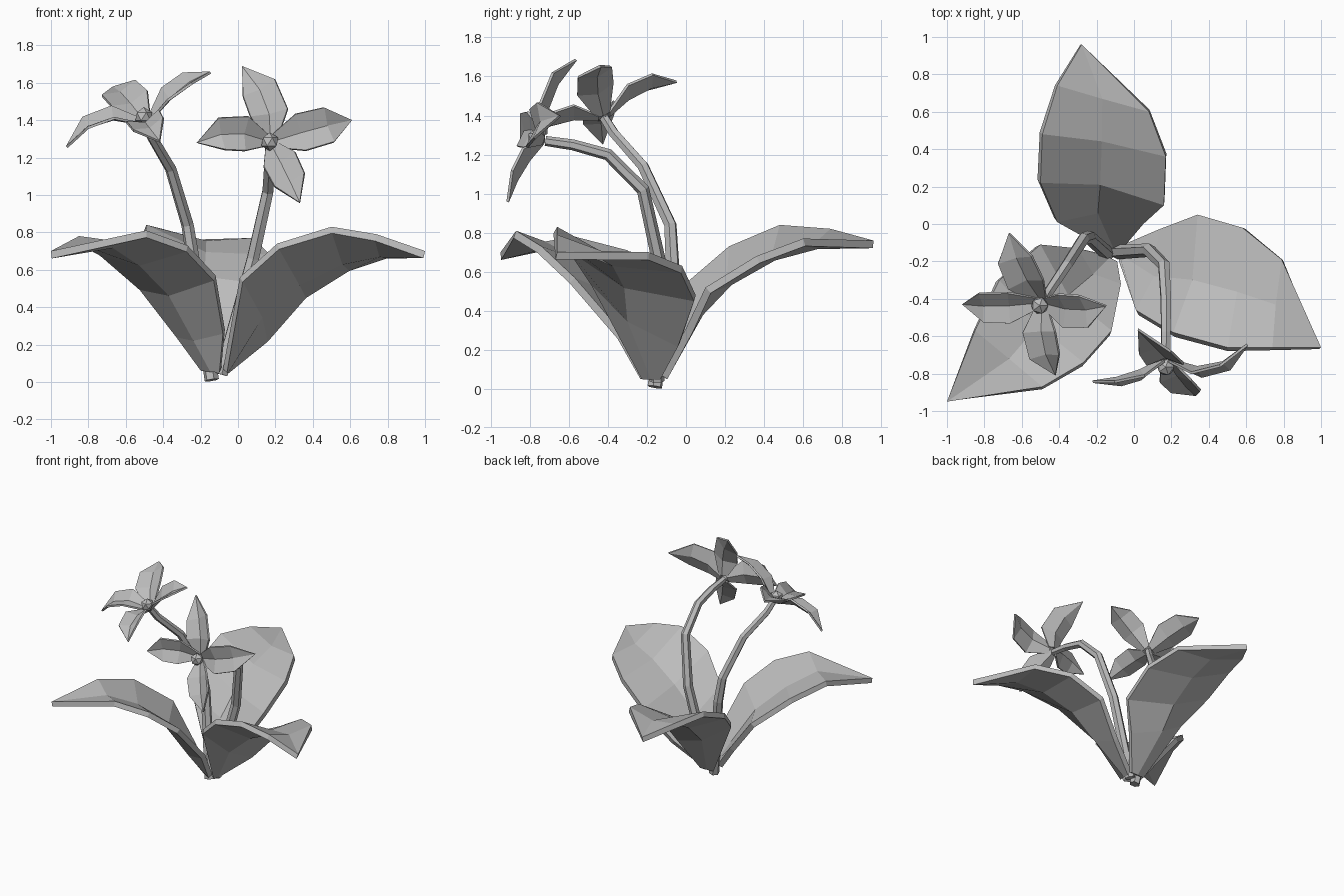
import bpy, bmesh
from mathutils import Vector as V

cube = bpy.data.objects.get("Cube")
if cube:
    bpy.data.objects.remove(cube, do_unlink=True)

grey = bpy.data.materials.new("plain grey")
grey.use_nodes = True
grey.diffuse_color = (0.5, 0.5, 0.5, 1)
grey.node_tree.nodes["Principled BSDF"].inputs["Base Color"].default_value = (0.5, 0.5, 0.5, 1)


def blade(name, rows, tip, thickness):
    """Folded sheet through rows of (left, middle, right) closing on a tip."""
    bm = bmesh.new()
    grid = [[bm.verts.new(p) for p in row] for row in rows]
    end = bm.verts.new(tip)
    for a, b in zip(grid, grid[1:]):
        for i in (0, 1):
            bm.faces.new((a[i], a[i + 1], b[i + 1], b[i]))
    for i in (0, 1):
        bm.faces.new((grid[-1][i], grid[-1][i + 1], end))
    mesh = bpy.data.meshes.new(name)
    bm.to_mesh(mesh)
    bm.free()
    mesh.materials.append(grey)
    obj = bpy.data.objects.new(name, mesh)
    bpy.context.collection.objects.link(obj)
    solid = obj.modifiers.new("thickness", 'SOLIDIFY')
    solid.thickness = thickness
    solid.offset = -1
    return obj


def leaf(name, left, right, tip):
    """Large cupped leaf from its two edges, with a sunken midrib."""
    left, right, tip = [V(p) for p in left], [V(p) for p in right], V(tip)
    mids = [(a + b) / 2 for a, b in zip(left, right)] + [tip]
    rows = []
    for i, (a, b) in enumerate(zip(left, right)):
        forward = mids[i + 1] - mids[max(i - 1, 0)]
        up = (b - a).cross(forward).normalized()
        sag = (0.0, 0.06, 0.08, 0.07, 0.04)[i]
        rows.append((a, mids[i] - up * sag, b))
    blade(name, rows, tip, 0.04)


def petal(name, base, mid, tip, facing, width):
    """Small petal bent through a middle point, edges lifted to the facing side."""
    base, mid, tip = V(base), V(mid), V(tip)
    ctrl = 2 * mid - (base + tip) / 2
    rows = []
    for t, w, lift in ((0.06, 0.35, 0.01), (0.36, 0.95, 0.04), (0.68, 0.9, 0.03)):
        p = base * (1 - t) ** 2 + ctrl * 2 * t * (1 - t) + tip * t * t
        axis = (ctrl - base) * (1 - t) + (tip - ctrl) * t
        side = axis.cross(facing).normalized()
        up = side.cross(axis).normalized()
        off = side * width * w / 2
        rows.append((p - off + up * lift, p, p + off + up * lift))
    blade(name, rows, tip, 0.014)


def stem(name, points):
    """Six-sided tapering stalk along a path."""
    curve = bpy.data.curves.new(name, 'CURVE')
    curve.dimensions = '3D'
    curve.bevel_depth = 0.03
    curve.bevel_resolution = 1
    curve.use_fill_caps = True
    spline = curve.splines.new('POLY')
    spline.points.add(len(points) - 1)
    for i, (sp, p) in enumerate(zip(spline.points, points)):
        sp.co = (*p, 1)
        sp.radius = 1.3 - 0.45 * i / (len(points) - 1)
    spline.use_smooth = False
    curve.materials.append(grey)
    obj = bpy.data.objects.new(name, curve)
    bpy.context.collection.objects.link(obj)
    bpy.ops.object.select_all(action='DESELECT')
    obj.select_set(True)
    bpy.context.view_layer.objects.active = obj
    bpy.ops.object.convert(target='MESH')


def flower(name, center, facing, petals):
    """Four petals around a small faceted heart."""
    center, facing = V(center), V(facing).normalized()
    for i, (mid, tip, width) in enumerate(petals):
        petal(f"{name}_petal_{i + 1}", center, mid, tip, facing, width)
    bpy.ops.mesh.primitive_ico_sphere_add(subdivisions=1, radius=0.05,
                                          location=center + facing * 0.045)
    heart = bpy.context.object
    heart.name = f"{name}_heart"
    heart.data.materials.append(grey)


# Three broad leaves
leaf("back_leaf",
     [(-.16, -.13, .07), (-.41, .01, .55), (-.50, .22, .73), (-.49, .48, .84), (-.41, .74, .82)],
     [(-.06, -.13, .07), (.05, .00, .31), (.16, .10, .52), (.17, .36, .68), (.08, .60, .77)],
     (-.28, .96, .76))
leaf("left_leaf",
     [(-.08, -.12, .07), (.13, -.03, .24), (.34, .05, .48), (.58, -.02, .63), (.79, -.19, .70)],
     [(-.08, -.20, .07), (.01, -.46, .56), (.21, -.58, .74), (.50, -.66, .83), (.74, -.66, .79)],
     (1.0, -.66, .70))
leaf("right_leaf",
     [(-.09, -.20, .07), (-.07, -.32, .28), (-.12, -.57, .57), (-.27, -.74, .73), (-.49, -.87, .81)],
     [(-.17, -.16, .08), (-.30, -.13, .26), (-.50, -.11, .52), (-.72, -.30, .71), (-.85, -.57, .78)],
     (-1.0, -.95, .70))

# Arching stalks
stem("right_stem", [(-.14, -.16, .01), (-.24, -.07, .65), (-.27, -.08, .84),
                    (-.36, -.22, 1.14), (-.46, -.37, 1.31), (-.49, -.42, 1.39)])
stem("left_stem", [(-.09, -.15, .04), (.08, -.14, .66), (.16, -.22, 1.02),
                   (.17, -.40, 1.20), (.17, -.58, 1.25), (.17, -.72, 1.27)])

# Blossoms
flower("right_flower", (-.49, -.42, 1.38), (-.3, -.35, .85), [
    ((-.60, -.25, 1.52), (-.67, -.05, 1.58), .22),
    ((-.73, -.44, 1.40), (-.92, -.43, 1.26), .18),
    ((-.32, -.46, 1.56), (-.15, -.44, 1.66), .20),
    ((-.49, -.63, 1.38), (-.42, -.81, 1.29), .19)])
flower("left_flower", (.17, -.72, 1.28), (0, -1, .1), [
    ((.15, -.70, 1.49), (.02, -.57, 1.69), .21),
    ((.40, -.77, 1.35), (.61, -.65, 1.40), .21),
    ((-.02, -.81, 1.33), (-.22, -.85, 1.28), .19),
    ((.25, -.84, 1.13), (.33, -.92, .96), .19)])
